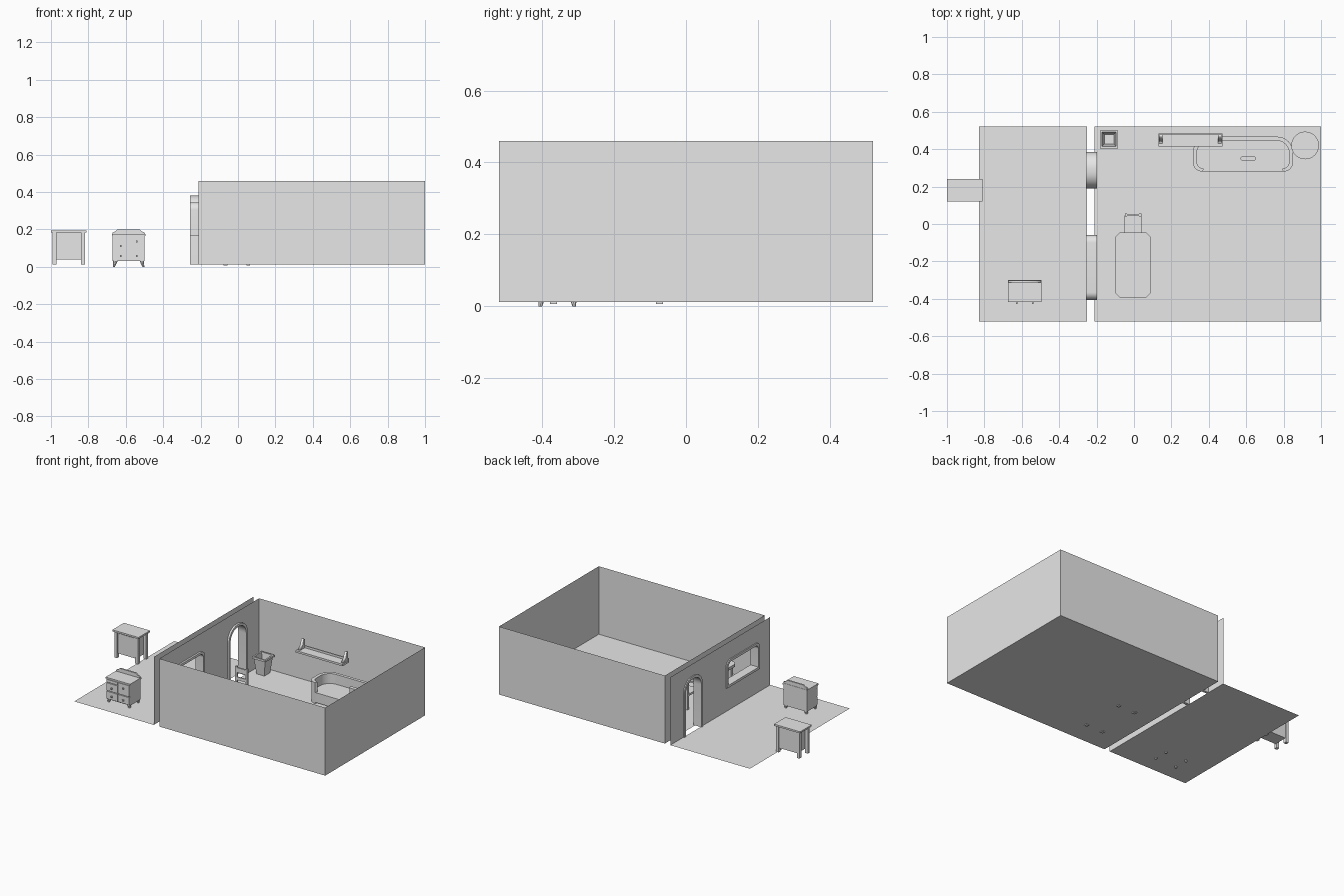
import bpy, bmesh, math
from mathutils import Matrix

if "Cube" in bpy.data.objects:
    bpy.data.objects.remove(bpy.data.objects["Cube"])

mat = bpy.data.materials.new("plain grey")
mat.diffuse_color = (0.8, 0.8, 0.8, 1)
mat.use_nodes = True
mat.node_tree.nodes["Principled BSDF"].inputs["Base Color"].default_value = mat.diffuse_color

# axis frames for plates: top = (x, y), side = (y, z), front = (x, z)
AX = {"top": Matrix(((1, 0, 0), (0, 1, 0), (0, 0, 1))),
      "side": Matrix(((0, 0, 1), (1, 0, 0), (0, 1, 0))),
      "front": Matrix(((1, 0, 0), (0, 0, -1), (0, 1, 0)))}


def plate(name, loops, plane, a, b=None):
    """Flat outline (first loop) with holes, spanning a..b along the plane's axis."""
    b = a if b is None else b
    cu = bpy.data.curves.new(name, 'CURVE')
    cu.dimensions, cu.fill_mode, cu.extrude = '2D', 'BOTH', abs(b - a) / 2
    for pts in loops:
        sp = cu.splines.new('POLY')
        sp.points.add(len(pts) - 1)
        for p, (u, v) in zip(sp.points, pts):
            p.co = (u, v, 0, 1)
        sp.use_cyclic_u = True
    ob = bpy.data.objects.new(name, cu)
    bpy.context.collection.objects.link(ob)
    mid = (a + b) / 2 * (-1 if plane == "front" else 1)
    m = AX[plane].to_4x4()
    bpy.context.view_layer.objects.active = ob
    bpy.ops.object.select_all(action='DESELECT')
    ob.select_set(True)
    bpy.ops.object.convert(target='MESH')
    ob = bpy.context.object
    ob.data.transform(m @ Matrix.Translation((0, 0, mid)))
    ob.data.materials.clear()
    ob.data.materials.append(mat)
    return ob


def from_bm(name, bm):
    me = bpy.data.meshes.new(name)
    bmesh.ops.recalc_face_normals(bm, faces=bm.faces)
    bm.to_mesh(me)
    bm.free()
    me.materials.append(mat)
    ob = bpy.data.objects.new(name, me)
    bpy.context.collection.objects.link(ob)
    return ob


def box(name, x0, x1, y0, y1, z0, z1):
    bm = bmesh.new()
    bmesh.ops.create_cube(bm, size=1)
    for v in bm.verts:
        v.co = ((x0 + x1) / 2 + v.co.x * (x1 - x0), (y0 + y1) / 2 + v.co.y * (y1 - y0),
                (z0 + z1) / 2 + v.co.z * (z1 - z0))
    return from_bm(name, bm)


def loft(name, cx, cy, rings, n=24, turn=0.0):
    """Round or square solid from (radius, z) rings, capped at both ends."""
    bm = bmesh.new()
    rows = [[bm.verts.new((cx + r * math.cos(turn + i * math.tau / n),
                           cy + r * math.sin(turn + i * math.tau / n), z)) for i in range(n)]
            for r, z in rings]
    for lo, hi in zip(rows, rows[1:]):
        for i in range(n):
            bm.faces.new((lo[i], lo[(i + 1) % n], hi[(i + 1) % n], hi[i]))
    bm.faces.new(rows[0])
    bm.faces.new(rows[-1])
    return from_bm(name, bm)


def rrect(x0, y0, x1, y1, bottom, top, n=8):
    """Rectangle from bottom left, with rounded bottom and top corners."""
    pts = []
    for cx, cy, r, start in ((x0, y0, bottom, 180), (x1, y0, bottom, 270),
                             (x1, y1, top, 0), (x0, y1, top, 90)):
        if r == 0:
            pts.append((cx, cy))
            continue
        ox, oy = (cx + r if cx == x0 else cx - r), (cy + r if cy == y0 else cy - r)
        for i in range(n + 1):
            t = math.radians(start + 90 * i / n)
            pts.append((ox + r * math.cos(t), oy + r * math.sin(t)))
    return pts


F, T = 0.012, 0.46          # floor and wall-top heights

# floors and plain walls
plate("room_floor", [rrect(-.21, -.52, 1, .52, 0, 0)], "top", F)
plate("outside_floor", [rrect(-.83, -.52, -.25, .52, 0, 0)], "top", F)
plate("front_wall", [rrect(-.21, F, 1, T, 0, 0)], "front", -.52)
plate("back_wall", [rrect(-.21, F, 1, T, 0, 0)], "front", .52)
plate("right_wall", [rrect(-.52, F, .52, T, 0, 0)], "side", 1)

# double partition wall with doorway and window
door = rrect(.198, F, .377, .373, 0, .08)
door = door[1:] + door[:1]       # right foot, over the arch, left foot
window = rrect(-.397, .173, -.068, .337, 0, .035)
for name, x in (("inner_partition", -.21), ("outer_partition", -.25)):
    plate(name, [[(-.52, F), (-.52, T), (.52, T), (.52, F)] + door, window], "side", x)

# door and window frames
inner = rrect(.206, F, .369, .365, 0, .074)
outer = rrect(.19, F, .385, .381, 0, .088)
plate("door_frame", [outer[1:] + outer[:1] + (inner[1:] + inner[:1])[::-1]], "side", -.257, -.198)
plate("window_frame", [rrect(-.405, .165, -.06, .345, 0, .04),
                       rrect(-.389, .181, -.076, .329, 0, .03)], "side", -.257, -.198)

# dining table with clipped corners
x0, x1, y0, y1, c = -.10, .09, -.393, -.045, .025
plate("table_top", [[(x0 + c, y0), (x1 - c, y0), (x1, y0 + c), (x1, y1 - c),
                     (x1 - c, y1), (x0 + c, y1), (x0, y1 - c), (x0, y0 + c)]], "top", .15, .168)
box("table_apron", -.075, .063, -.37, -.068, .13, .15)
for x in (-.067, .055):
    for y in (-.368, -.074):
        box("table_leg", x - .01, x + .01, y - .01, y + .01, .007, .15)

# chair
box("chair_seat", -.05, .04, -.06, .045, .1, .112)
for x in (-.043, .033):
    box("chair_front_leg", x - .006, x + .006, -.057, -.045, F, .1)
    box("chair_back_post", x - .006, x + .006, .04, .055, F, .24)
box("chair_top_rail", -.043, .033, .042, .053, .2, .232)
box("chair_mid_rail", -.043, .033, .044, .051, .15, .17)

# waste basket: square, tapered, hollow
q = math.sqrt(2)
loft("waste_basket", -.133, .453, [(.029 * q, F), (.041 * q, .115), (.048 * q, .115), (.048 * q, .128),
                                   (.038 * q, .128), (.026 * q, .02)], 4, math.pi / 4)

# wall shelf with end brackets
box("shelf_board", .13, .473, .414, .483, .235, .248)
box("shelf_back_strip", .13, .473, .476, .483, .248, .262)
for x in (.135, .45):
    plate("shelf_bracket", [[(.478, .248), (.478, .305), (.465, .305), (.455, .272), (.43, .248)]],
          "side", x, x + .018)

# curved sofa: seat, wrap-around back, cushion
plate("sofa_seat", [rrect(.33, .28, .838, .455, .045, .07)], "top", .02, .085)
out, inn = rrect(.315, .28, .85, .467, .05, .085), rrect(.335, .295, .83, .447, .04, .07)
h = len(out) // 4


def open_front(p):               # drop the straight front edge, keep the curled arms
    return p[h:] + p[:h]


sofa_back = plate("sofa_back", [open_front(out) + open_front(inn)[::-1]], "top", F, .15)
plate("sofa_cushion", [rrect(.57, .338, .652, .362, .0115, .0115)], "top", .085, .15)

# round side table
loft("round_table", .915, .42, [(.045, F), (.045, .022), (.012, .03), (.012, .155),
                                (.074, .157), (.074, .17)], 32)

# outside cabinet on legs
box("cabinet_top", -1, -.81, .12, .24, .183, .194)
box("cabinet_body", -.972, -.838, .137, .228, .04, .183)
for x in (-.969, -.904):
    box("cabinet_door", x, x + .063, .132, .137, .05, .175)
for x in (-.981, -.829):
    for y in (.137, .223):
        box("cabinet_leg", x - .01, x + .01, y - .01, y + .01, F, .183)

# dresser with drawers, knobs, splayed feet and shaped back board
box("dresser_body", -.67, -.499, -.41, -.302, .03, .165)
box("dresser_top", -.674, -.495, -.417, -.3, .165, .175)
plate("dresser_back_board", [[(-.672, .175), (-.497, .175), (-.499, .183), (-.515, .19), (-.525, .2),
                              (-.644, .2), (-.654, .19), (-.67, .183)]], "front", -.312, -.302)
for x0, z0, z1, knob in ((-.667, .145, .163, 0), (-.667, .09, .14, .112), (-.667, .036, .085, .058),
                         (-.582, .09, .163, .135), (-.582, .036, .085, .058)):
    box("dresser_drawer", x0, x0 + .08, -.418, -.41, z0, z1)
    if knob:
        box("drawer_knob", x0 + .036, x0 + .045, -.428, -.418, knob - .005, knob + .005)
for x, dx in ((-.655, -.008), (-.514, .008)):
    for y, dy in ((-.4, -.005), (-.315, .004)):
        foot = loft("dresser_foot", x, y, [(.005, 0), (.012, .032)], 8)
        for v in foot.data.vertices:
            if v.co.z < .01:
                v.co.x += dx
                v.co.y += dy

# smooth the rounded parts, keep edges sharp
bpy.ops.object.select_all(action='DESELECT')
for ob in bpy.context.scene.objects:
    if ob.name.split(".")[0] in ("door_frame", "window_frame", "sofa_seat", "sofa_back",
                                 "sofa_cushion", "round_table", "dresser_foot"):
        ob.select_set(True)
        bpy.context.view_layer.objects.active = ob
bpy.ops.object.shade_smooth_by_angle(angle=math.radians(35))
